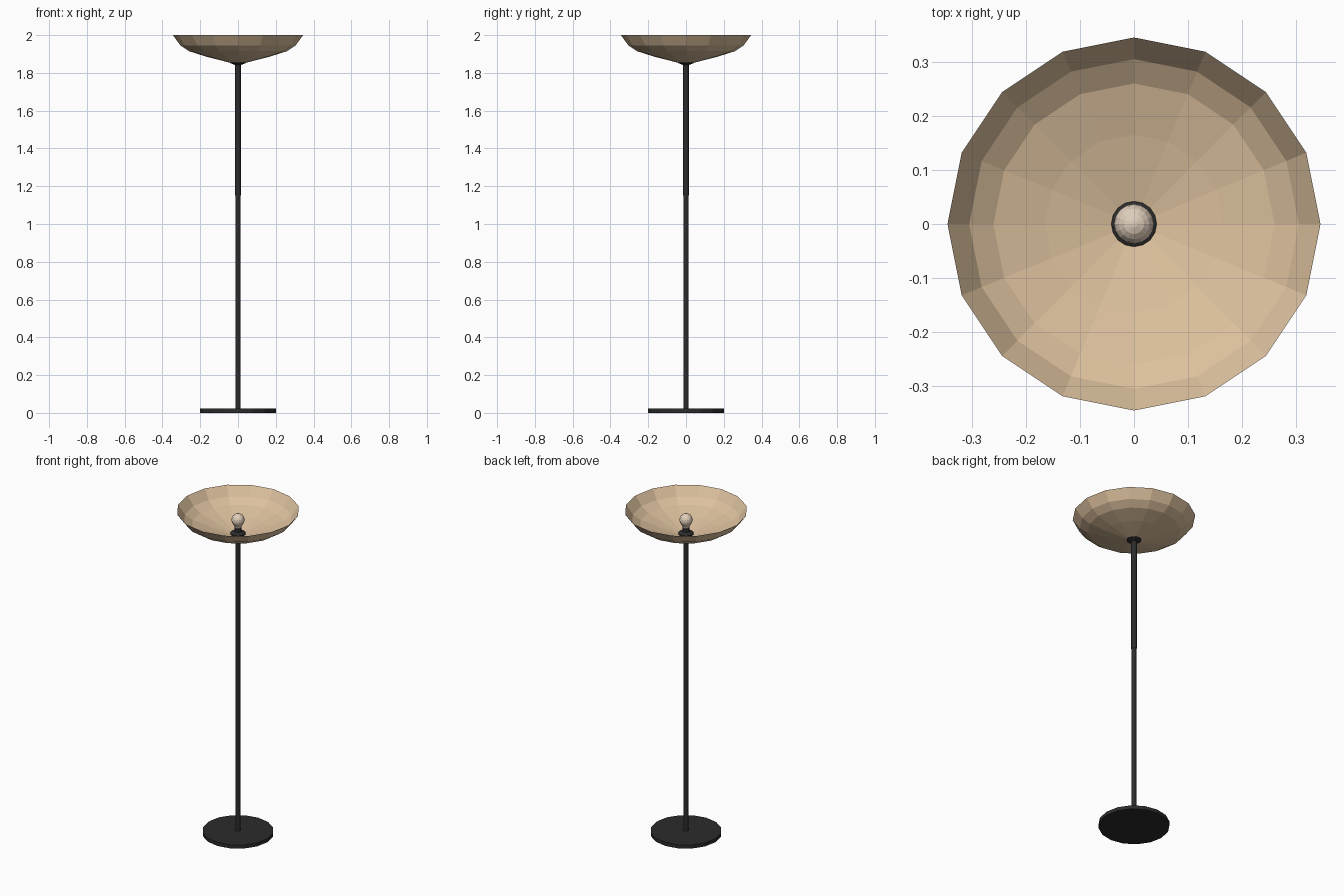
import bpy, bmesh, math

if "Cube" in bpy.data.objects:
    bpy.data.objects.remove(bpy.data.objects["Cube"])

def material(name, color):
    m = bpy.data.materials.new(name)
    m.diffuse_color = (*color, 1)
    m.use_nodes = True
    m.node_tree.nodes["Principled BSDF"].inputs["Base Color"].default_value = m.diffuse_color
    return m

BLACK = material("black_metal", (0.025, 0.025, 0.025))
TAN = material("tan_shade", (0.72, 0.53, 0.34))
GLASS = material("bulb_glass", (0.75, 0.62, 0.5))

def lathe(name, profile, mat, sides=16):
    """Revolve (radius, z) points about z; radius 0 closes to a point."""
    bm = bmesh.new()
    rings = []
    for r, z in profile:
        if r == 0:
            rings.append([bm.verts.new((0, 0, z))] * sides)
        else:
            rings.append([bm.verts.new((r * math.cos(2 * math.pi * i / sides),
                                        r * math.sin(2 * math.pi * i / sides), z))
                          for i in range(sides)])
    for a, b in zip(rings, rings[1:]):
        for i in range(sides):
            j = (i + 1) % sides
            bm.faces.new(list(dict.fromkeys((a[i], a[j], b[j], b[i]))))
    me = bpy.data.meshes.new(name)
    bm.to_mesh(me)
    bm.free()
    me.materials.append(mat)
    ob = bpy.data.objects.new(name, me)
    bpy.context.collection.objects.link(ob)
    return ob

# Floor disc
lathe("base", [(0, 0), (0.2, 0), (0.2, 0.022), (0, 0.022)], BLACK)

# Two-piece pole, upper tube slightly wider
lathe("lower_pole", [(0, 0.02), (0.0135, 0.02), (0.0135, 1.16), (0, 1.16)], BLACK)
lathe("upper_pole", [(0, 1.15), (0.0155, 1.15), (0.0155, 1.86), (0, 1.86)], BLACK)

# Flared collar and bulb socket
lathe("socket", [(0, 1.842), (0.016, 1.842), (0.042, 1.852), (0.042, 1.862),
                 (0.02, 1.872), (0.02, 1.895), (0, 1.895)], BLACK)

# Open single-surface bowl
lathe("shade", [(0.035, 1.852), (0.165, 1.885), (0.26, 1.915),
                (0.305, 1.945), (0.345, 2.0)], TAN)

# Bulb: narrow neck merging into a globe
R, ZC = 0.037, 1.942
globe = [(R * math.cos(math.radians(a)), ZC + R * math.sin(math.radians(a)))
         for a in range(-40, 90, 20)]
lathe("bulb", [(0, 1.89), (0.017, 1.89), (0.019, 1.902)] + globe + [(0, ZC + R)], GLASS)
